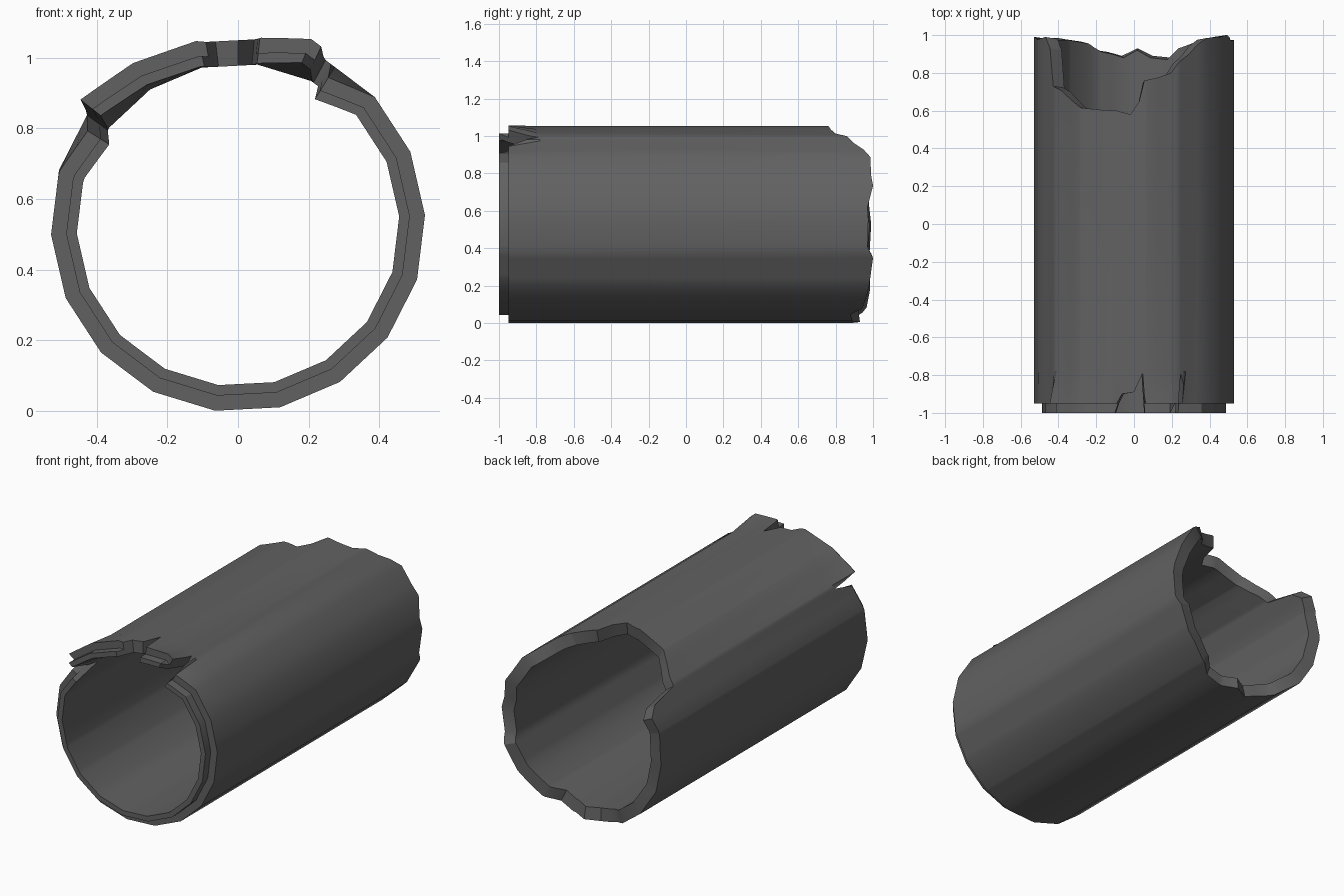
import bpy, bmesh, math

if "Cube" in bpy.data.objects:
    bpy.data.objects.remove(bpy.data.objects["Cube"])

SIDES, STEP, PHASE = 18, 20.0, 3.0
R_OUT, R_LIP, R_IN, CZ = 0.53, 0.487, 0.457, 0.527
Y_BEND, Y_SHOULDER = -0.78, -0.95

# broken back edge: (angle around pipe, y)
BACK = [(3, .975), (10, .97), (23, 1.0), (30, .99), (43, .985), (50, .95),
        (56, .9), (63, .86), (68, .80), (76, .775), (84, .76), (87, .65),
        (92, .58), (100, .6), (110, .605), (122, .615), (130, .66), (138, .71),
        (144, .73), (148, .93), (154, .99), (165, .975), (180, .99), (200, .98),
        (220, .985), (238, .965), (248, .92), (255, .91), (263, .89), (272, .93),
        (281, .89), (293, .88), (301, .94), (315, .97), (327, .985), (340, 1.0),
        (347, .97)]

# torn front rim: (angle, y, outward bend)
FRONT = [(0, -1, 0), (43, -1, 0), (58.5, -1, -.035), (60, -.85, 0), (62, -.79, 0),
         (65, -.95, .03), (68.5, -1, .042), (83.3, -1, .003), (85, -.79, 0),
         (90, -.89, 0), (97, -.90, 0), (100, -.95, 0), (102, -1, .003),
         (123, -1, .016), (141.5, -1, .042), (144, -.79, 0), (148, -1, -.022),
         (165, -1, 0), (359, -1, 0)]


def lerp_table(table, a, k):
    """Interpolate column k of an angle table, wrapping at 360."""
    first, last = table[0], table[-1]
    t = [(last[0] - 360,) + last[1:]] + table + [(first[0] + 360,) + first[1:]]
    for p, q in zip(t, t[1:]):
        if p[0] <= a <= q[0]:
            return p[k] + (q[k] - p[k]) * (a - p[0]) / (q[0] - p[0])


def facet(r, a):
    """Radius of the polygonal section at angle a."""
    off = ((a - PHASE) % STEP) - STEP / 2
    return r * math.cos(math.radians(STEP / 2)) / math.cos(math.radians(off))


def column(bm, a):
    """Closed wall section at one angle: outside, stepped lip, inside."""
    yb, yf, bend = lerp_table(BACK, a, 1), lerp_table(FRONT, a, 1), lerp_table(FRONT, a, 2)
    ys = max(yf, Y_SHOULDER)
    ym = max(Y_BEND, yf + .01)
    c, s = math.cos(math.radians(a)), math.sin(math.radians(a))
    pts = [(R_OUT, yb), (R_OUT, ym), (R_OUT, ys), (R_LIP, ys), (R_LIP, yf),
           (R_IN, yf), (R_IN, ym), (R_IN, yb - .01)]
    out = []
    for r, y in pts:
        w = min(1, max(0, (Y_BEND - y) / .17))
        rr = facet(r, a) + bend * w
        out.append(bm.verts.new((rr * c, y, CZ + rr * s)))
    return out


# pipe shell
angles = sorted({PHASE + STEP * i for i in range(SIDES)}
                | {float(p[0]) for p in BACK} | {float(p[0]) for p in FRONT[1:-1]})
bm = bmesh.new()
cols = [column(bm, a) for a in angles]
for i, a in enumerate(cols):
    b = cols[(i + 1) % len(cols)]
    for j in range(len(a)):
        k = (j + 1) % len(a)
        bm.faces.new((a[j], a[k], b[k], b[j]))
bmesh.ops.remove_doubles(bm, verts=bm.verts, dist=1e-5)
bmesh.ops.recalc_face_normals(bm, faces=bm.faces)
mesh = bpy.data.meshes.new("broken_pipe")
bm.to_mesh(mesh)
bm.free()

pipe = bpy.data.objects.new("broken_pipe", mesh)
bpy.context.collection.objects.link(pipe)
mat = bpy.data.materials.new("dark grey")
mat.diffuse_color = (0.12, 0.12, 0.12, 1)
mat.use_nodes = True
mat.node_tree.nodes["Principled BSDF"].inputs["Base Color"].default_value = mat.diffuse_color
mesh.materials.append(mat)

bpy.context.view_layer.objects.active = pipe
pipe.select_set(True)
bpy.ops.object.shade_smooth_by_angle(angle=math.radians(30))
